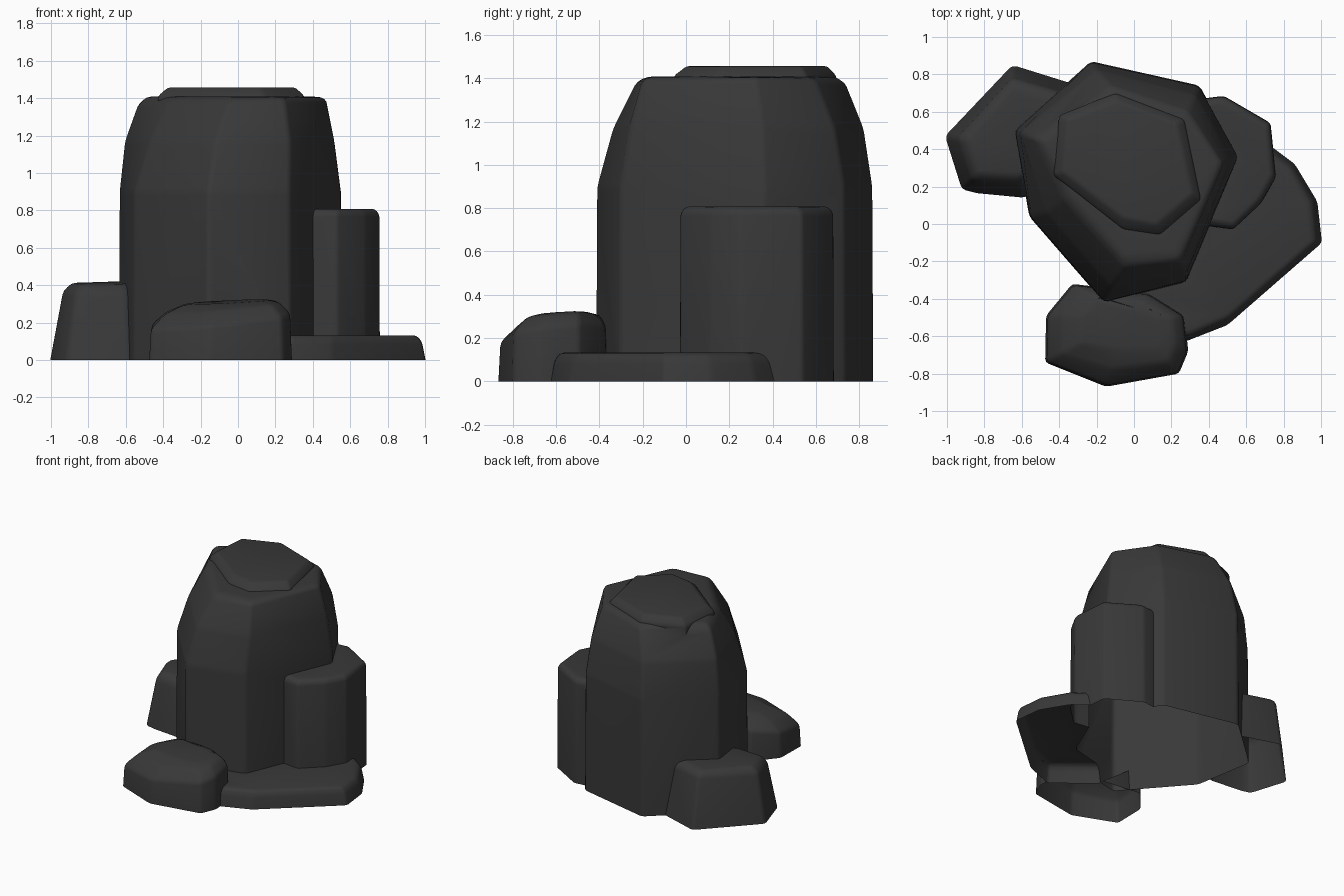
import bpy, bmesh, math

if "Cube" in bpy.data.objects:
    bpy.data.objects.remove(bpy.data.objects["Cube"])

stone = bpy.data.materials.new("dark_stone")
stone.diffuse_color = (0.04, 0.04, 0.04, 1)
stone.use_nodes = True
stone.node_tree.nodes["Principled BSDF"].inputs["Base Color"].default_value = stone.diffuse_color


def rock(name, rings, bevel):
    """Loft rings of (x, y, z) points into a closed stone with worn edges."""
    bm = bmesh.new()
    loops = [[bm.verts.new(p) for p in ring] for ring in rings]
    n = len(loops[0])
    for a, b in zip(loops, loops[1:]):
        for i in range(n):
            j = (i + 1) % n
            bm.faces.new((a[i], a[j], b[j], b[i]))
    bm.faces.new(loops[-1])
    bm.faces.new(loops[0])
    bmesh.ops.recalc_face_normals(bm, faces=bm.faces)
    # worn edges everywhere except around the base
    edges = [e for e in bm.edges if max(v.co.z for v in e.verts) > .001
             and e.calc_face_angle(0) > math.radians(8)]
    bmesh.ops.bevel(bm, geom=edges, offset=bevel, segments=2, profile=.5,
                    affect='EDGES', clamp_overlap=True)
    bmesh.ops.triangulate(bm, faces=bm.faces)
    me = bpy.data.meshes.new(name)
    bm.to_mesh(me)
    bm.free()
    me.materials.append(stone)
    ob = bpy.data.objects.new(name, me)
    bpy.context.collection.objects.link(ob)
    return ob


def ring(outline, z, inset=0.0, dx=0.0, dy=0.0, tilt=(0, 0)):
    """Outline at height z, pulled to its centre, shifted and tilted."""
    cx = sum(p[0] for p in outline) / len(outline)
    cy = sum(p[1] for p in outline) / len(outline)
    out = []
    for x, y in outline:
        d = math.hypot(x - cx, y - cy)
        k = (d - inset) / d
        out.append((cx + (x - cx) * k + dx, cy + (y - cy) * k + dy,
                    z + (x - cx) * tilt[0] + (y - cy) * tilt[1]))
    return out


# tall central boulder
base = [(-.23, .87), (.35, .74), (.56, .36), (.28, -.31), (-.16, -.42), (-.56, .04), (-.64, .5)]
upper = [(-.2, .825), (.33, .69), (.52, .35), (.28, -.26), (-.12, -.34), (-.47, .06), (-.61, .49)]
shoulder = [(-.12, .74), (.29, .60), (.475, .32), (.25, -.20), (-.05, -.23), (-.38, .13), (-.54, .46)]
main = rock("main_boulder", [ring(base, 0), ring(base, .9, .005), ring(upper, 1.17),
                             ring(shoulder, 1.385, tilt=(.03, 0)),
                             ring(shoulder, 1.408, .05)], .04)

# raised cap on the boulder
crown = [(-.1, .70), (.27, .56), (.36, .13), (.14, -.06), (-.06, -.03), (-.43, .26), (-.40, .58)]
cap = rock("crown_cap", [ring(crown, 1.3), ring(crown, 1.41), ring(crown, 1.457, .055, dy=.01)], .015)

# upright stone on the right
pillar = [(.36, .67), (.48, .685), (.73, .54), (.76, .25), (.68, .11), (.53, -.03), (.38, -.01)]
side = rock("side_pillar", [ring(pillar, 0), ring(pillar, .78, .003), ring(pillar, .808, .03)], .02)

# broad low slab at the front right
slab = [(.70, .44), (.86, .32), (.98, .12), (1.005, -.10), (.50, -.54), (.27, -.63), (-.02, -.40), (.2, .2)]
low = rock("low_slab", [ring(slab, 0), ring(slab, .10, .02), ring(slab, .132, .05)], .02)

# small rounded rock in front
front = [(-.33, -.32), (-.47, -.49), (-.475, -.74), (-.15, -.87), (.24, -.80), (.29, -.68), (.27, -.49), (.08, -.37)]
small = rock("front_rock", [ring(front, 0), ring(front, .22, .01, tilt=(.10, .12)),
                            ring(front, .285, .08, dx=.01, dy=.02, tilt=(.08, .06)),
                            ring(front, .312, .17, dx=.03, dy=.04, tilt=(.03, .03))], .03)

# block at the back left
block = [(-.65, .85), (-1.01, .47), (-.92, .185), (-.84, .165), (-.58, .14), (-.32, .40), (-.33, .75)]
left = rock("left_block", [ring(block, 0), ring(block, .37, .07, tilt=(0, .05)),
                           ring(block, .412, .12, tilt=(0, .02))], .025)

# fuse the stones into one shell
bpy.context.view_layer.objects.active = main
for part in (cap, side, low, small, left):
    mod = main.modifiers.new("fuse_" + part.name, "BOOLEAN")
    mod.operation = 'UNION'
    mod.solver = 'EXACT'
    mod.object = part
    bpy.ops.object.modifier_apply(modifier=mod.name)
    bpy.data.objects.remove(part)
main.name = "rock_formation"

# open the underside and smooth the shading
bm = bmesh.new()
bm.from_mesh(main.data)
floor = [f for f in bm.faces if all(v.co.z < .001 for v in f.verts)]
bmesh.ops.delete(bm, geom=floor, context='FACES')
bmesh.ops.remove_doubles(bm, verts=bm.verts, dist=.0005)
bm.to_mesh(main.data)
bm.free()
main.select_set(True)
bpy.ops.object.shade_smooth_by_angle(angle=math.radians(40))
